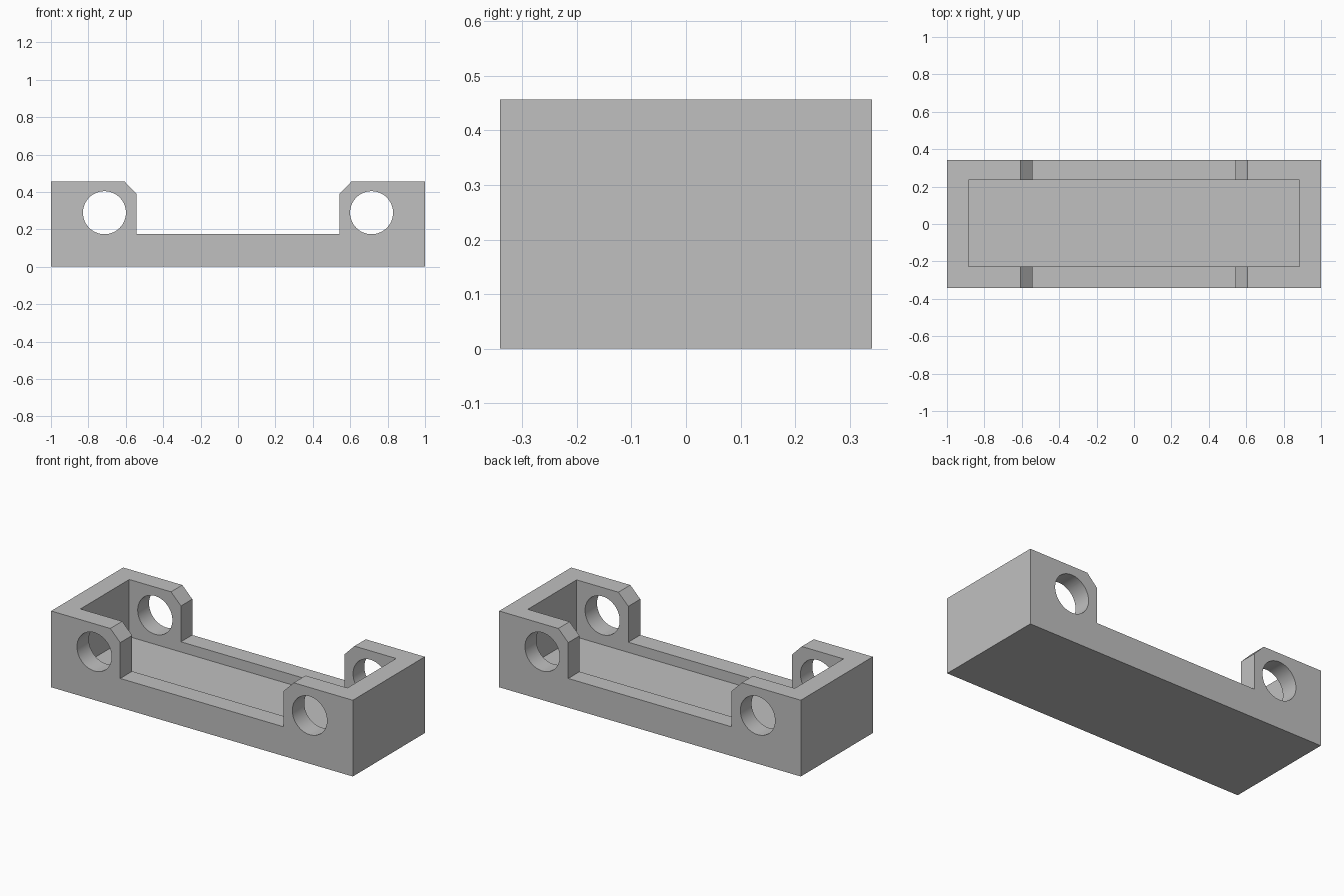
import bpy
import bmesh
import math
from mathutils import Matrix

default = bpy.data.objects.get("Cube")
if default:
    bpy.data.objects.remove(default, do_unlink=True)

HALF_DEPTH = 0.341
HEIGHT = 0.457
RIM = 0.175
FLOOR = 0.114

grey = bpy.data.materials.new("plain_grey")
grey.use_nodes = True
colour = (0.53, 0.53, 0.53, 1)
grey.diffuse_color = colour
grey.node_tree.nodes["Principled BSDF"].inputs["Base Color"].default_value = colour


def make_object(name, bm):
    bmesh.ops.recalc_face_normals(bm, faces=bm.faces)
    mesh = bpy.data.meshes.new(name)
    bm.to_mesh(mesh)
    bm.free()
    mesh.materials.append(grey)
    obj = bpy.data.objects.new(name, mesh)
    bpy.context.collection.objects.link(obj)
    return obj


def cut(body, cutter):
    """Subtract the cutter, apply the result and discard the cutter."""
    cutter.hide_render = True
    mod = body.modifiers.new("cut", 'BOOLEAN')
    mod.operation = 'DIFFERENCE'
    mod.solver = 'EXACT'
    mod.object = cutter
    bpy.ops.object.select_all(action='DESELECT')
    bpy.context.view_layer.objects.active = body
    body.select_set(True)
    bpy.ops.object.modifier_apply(modifier=mod.name)
    bpy.data.objects.remove(cutter, do_unlink=True)


# Body: mirrored front profile with chamfered towers, extruded front to back
half = [(1, 0), (1, HEIGHT), (0.608, HEIGHT), (0.542, 0.39), (0.542, RIM)]
profile = half + [(-x, z) for x, z in reversed(half)]
bm = bmesh.new()
face = bm.faces.new([bm.verts.new((x, -HALF_DEPTH, z)) for x, z in profile])
extruded = bmesh.ops.extrude_face_region(bm, geom=[face])
moved = [v for v in extruded["geom"] if isinstance(v, bmesh.types.BMVert)]
bmesh.ops.translate(bm, verts=moved, vec=(0, 2 * HALF_DEPTH, 0))
body = make_object("tray_body", bm)

# Inner cavity, open at the top
bm = bmesh.new()
bmesh.ops.create_cube(bm, size=1)
bmesh.ops.scale(bm, vec=(1.77, 0.462, 1), verts=bm.verts)
bmesh.ops.translate(bm, vec=(0, 0.003, FLOOR + 0.5), verts=bm.verts)
cut(body, make_object("cavity_cutter", bm))

# Round holes through the front and back walls of each tower
for side in (-1, 1):
    bm = bmesh.new()
    place = Matrix.Translation((side * 0.714, 0, 0.289)) @ Matrix.Rotation(math.pi / 2, 4, 'X')
    bmesh.ops.create_cone(bm, cap_ends=True, segments=64, radius1=0.115,
                          radius2=0.115, depth=1, matrix=place)
    cut(body, make_object("hole_cutter", bm))

# Smooth hole walls, crisp edges elsewhere
bpy.ops.object.shade_smooth_by_angle(angle=math.radians(30))
